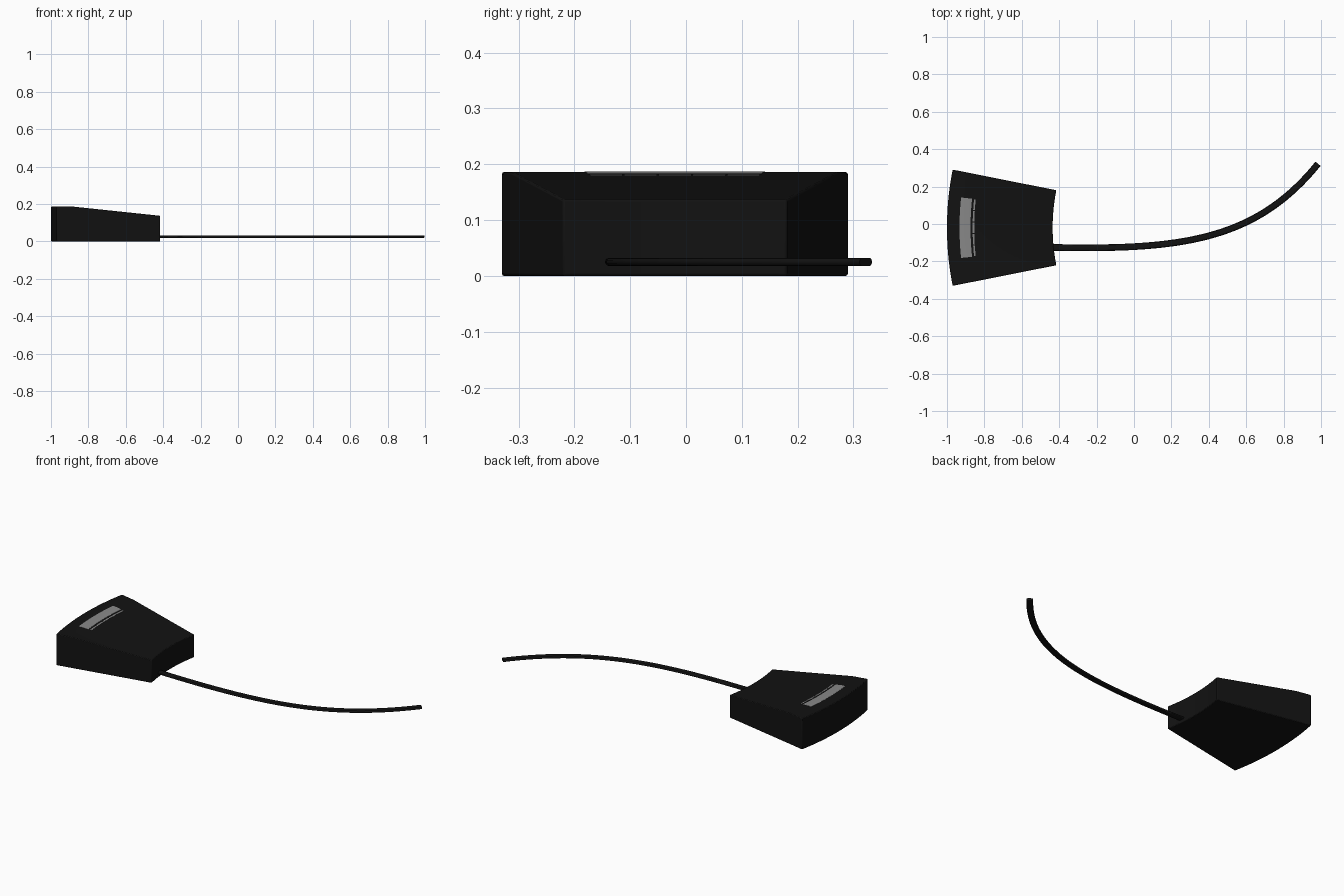
import bpy, bmesh
from math import sin, cos, pi
from mathutils import Vector

if "Cube" in bpy.data.objects:
    bpy.data.objects.remove(bpy.data.objects["Cube"])

CX, CY = 0.595, -0.02   # shared centre of all the concentric arcs


def material(name, v):
    m = bpy.data.materials.new(name)
    m.diffuse_color = (v, v, v, 1)
    m.use_nodes = True
    m.node_tree.nodes["Principled BSDF"].inputs["Base Color"].default_value = m.diffuse_color
    return m


def add_object(name, bm, mat, bevel=0.0):
    bmesh.ops.recalc_face_normals(bm, faces=bm.faces)
    me = bpy.data.meshes.new(name)
    bm.to_mesh(me)
    bm.free()
    ob = bpy.data.objects.new(name, me)
    bpy.context.collection.objects.link(ob)
    me.materials.append(mat)
    if bevel:
        b = ob.modifiers.new("edge_rounding", 'BEVEL')
        b.width = bevel
        b.segments = 2
        b.limit_method = 'ANGLE'
    bpy.context.view_layer.objects.active = ob
    ob.select_set(True)
    bpy.ops.object.shade_smooth_by_angle()
    ob.select_set(False)
    return ob


def top_height(r):
    return 0.186 if r >= 1.505 else 0.137 + (r - 1.03) * 0.049 / 0.475


def sector(name, radii, a0, a1, n, bottom, top, mat, bevel):
    """Closed ring-sector block following the sloped top."""
    bm = bmesh.new()
    rows = []
    for i in range(n + 1):
        a = a0 + (a1 - a0) * i / n
        profile = [(r, top(r)) for r in radii] + [(r, bottom(r)) for r in reversed(radii)]
        rows.append([bm.verts.new((CX - r * cos(a), CY + r * sin(a), z)) for r, z in profile])
    k = len(rows[0])
    for p, q in zip(rows, rows[1:]):
        for j in range(k):
            bm.faces.new((p[j], p[(j + 1) % k], q[(j + 1) % k], q[j]))
    bm.faces.new(rows[0])
    bm.faces.new(rows[-1])
    return add_object(name, bm, mat, bevel)


black = material("black_plastic", 0.006)
grey = material("grey_panel", 0.25)

# Wedge-shaped housing with curved ends
sector("housing", [1.595, 1.505, 1.03], -0.196, 0.196, 24,
       lambda r: 0.0, top_height, black, 0.004)

# Indicator strip set into the top
sector("indicator_strip", [1.528, 1.505, 1.469], -0.106, 0.106, 16,
       lambda r: top_height(r) - 0.006, lambda r: top_height(r) + 0.001, grey, 0.0)

# Row of five thin bars beside the strip
step = 0.212 / 5
for i in range(5):
    a = -0.106 + i * step
    sector(f"thin_bar_{i + 1}", [1.458, 1.449], a + 0.0015, a + step - 0.0015, 4,
           lambda r: top_height(r) - 0.006, lambda r: top_height(r) + 0.001, grey, 0.0)

# Flat rounded cable swept along a cubic curve
P = [Vector(p) for p in ((-0.44, -0.125, 0.025), (0.25, -0.14, 0.025),
                         (0.65, -0.09, 0.025), (0.984, 0.322, 0.025))]
section = []
for side in (1, -1):
    for j in range(7):
        t = -pi / 2 + pi * j / 6
        section.append((side * (0.0105 + 0.0073 * cos(t)), side * 0.0073 * sin(t)))

bm = bmesh.new()
rings = []
for i in range(49):
    t = i / 48
    s = 1 - t
    c = s**3 * P[0] + 3 * s * s * t * P[1] + 3 * s * t * t * P[2] + t**3 * P[3]
    d = s * s * (P[1] - P[0]) + 2 * s * t * (P[2] - P[1]) + t * t * (P[3] - P[2])
    across = Vector((d.y, -d.x, 0)).normalized()
    rings.append([bm.verts.new(c + across * u + Vector((0, 0, w))) for u, w in section])
k = len(section)
for p, q in zip(rings, rings[1:]):
    for j in range(k):
        bm.faces.new((p[j], p[(j + 1) % k], q[(j + 1) % k], q[j]))
bm.faces.new(rings[0])
bm.faces.new(rings[-1])
add_object("cable", bm, black)
